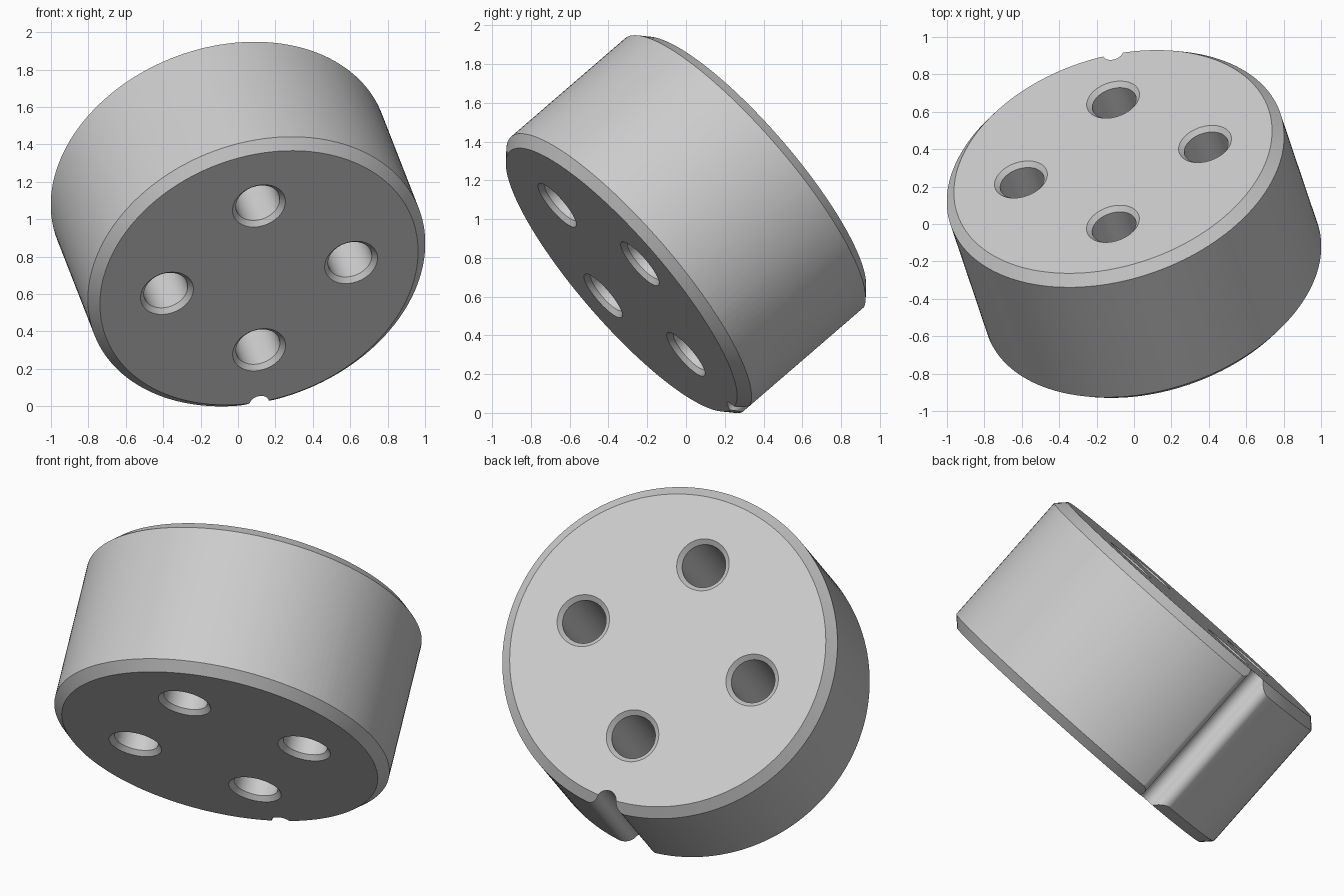
import bpy, bmesh, math
from mathutils import Matrix, Vector

if "Cube" in bpy.data.objects:
    bpy.data.objects.remove(bpy.data.objects["Cube"], do_unlink=True)

RADIUS, HALF, CHAMFER = 0.931, 0.454, 0.053
HOLE_R, HOLE_CHAMFER, HOLE_RING = 0.121, 0.025, 0.508
GROOVE_R, FILLET_R, GROOVE_D = 0.055, 0.055, 0.89

grey = bpy.data.materials.new("light_grey")
grey.use_nodes = True
colour = (0.6, 0.6, 0.6, 1)
grey.diffuse_color = colour
grey.node_tree.nodes["Principled BSDF"].inputs["Base Color"].default_value = colour


def make_object(name, bm):
    bmesh.ops.recalc_face_normals(bm, faces=bm.faces)
    mesh = bpy.data.meshes.new(name)
    bm.to_mesh(mesh)
    bm.free()
    mesh.materials.append(grey)
    ob = bpy.data.objects.new(name, mesh)
    bpy.context.collection.objects.link(ob)
    return ob


def lathe(bm, profile, cx=0, cy=0, n=64):
    """Closed solid turned about a vertical axis through (cx, cy)."""
    rings = []
    for r, z in profile:
        rings.append([bm.verts.new((cx + r * math.cos(2 * math.pi * i / n),
                                    cy + r * math.sin(2 * math.pi * i / n), z))
                      for i in range(n)])
    for a, b in zip(rings, rings[1:]):
        for i in range(n):
            j = (i + 1) % n
            bm.faces.new((a[i], a[j], b[j], b[i]))
    bm.faces.new(rings[0][::-1])
    bm.faces.new(rings[-1])


def arc(centre, r, start, end, n):
    return [centre + r * Vector((math.cos(t), math.sin(t)))
            for t in (start + (end - start) * i / n for i in range(n + 1))]


def boolean(target, cutter, operation):
    mod = target.modifiers.new(cutter.name, 'BOOLEAN')
    mod.operation, mod.object, mod.solver = operation, cutter, 'EXACT'
    bpy.context.view_layer.objects.active = target
    bpy.ops.object.modifier_apply(modifier=mod.name)
    bpy.data.objects.remove(cutter, do_unlink=True)


# Half outline: groove arc, rounded lip, then the big rim
reach, gap = RADIUS - FILLET_R, GROOVE_R + FILLET_R
phi = math.acos((reach**2 + GROOVE_D**2 - gap**2) / (2 * reach * GROOVE_D))
groove = Vector((0, -GROOVE_D))
lip = Vector((reach * math.sin(phi), -reach * math.cos(phi)))
to_lip = math.atan2(lip.y - groove.y, lip.x)
half = arc(groove, GROOVE_R, math.pi / 2, to_lip, 10)
half += arc(lip, FILLET_R, to_lip + math.pi, 1.5 * math.pi + phi, 12)[1:]
half += arc(Vector((0, 0)), RADIUS, phi - math.pi / 2, math.pi / 2, 72)[1:]
outline = half + [Vector((-p.x, p.y)) for p in half[-2:0:-1]]

# Puck body: extruded outline
bm = bmesh.new()
base = bm.faces.new([bm.verts.new((p.x, p.y, -0.6)) for p in outline])
top = bmesh.ops.extrude_face_region(bm, geom=[base])["geom"]
bmesh.ops.translate(bm, vec=(0, 0, 1.2),
                    verts=[g for g in top if isinstance(g, bmesh.types.BMVert)])
body = make_object("puck_body", bm)

# Chamfered end faces
bm = bmesh.new()
inner, extra = RADIUS - CHAMFER, 0.2
lathe(bm, [(inner, -HALF), (inner + extra, extra - HALF),
           (inner + extra, HALF - extra), (inner, HALF)], n=144)
boolean(body, make_object("chamfer_envelope", bm), 'INTERSECT')

# Four countersunk through holes
bm = bmesh.new()
out = 0.05
wide = HOLE_R + HOLE_CHAMFER + out
for x, y in ((1, 0), (0, 1), (-1, 0), (0, -1)):
    lathe(bm, [(wide, -HALF - out), (HOLE_R, HOLE_CHAMFER - HALF),
               (HOLE_R, HALF - HOLE_CHAMFER), (wide, HALF + out)],
          x * HOLE_RING, y * HOLE_RING)
boolean(body, make_object("hole_cutter", bm), 'DIFFERENCE')

# Tilt the puck and smooth its curved walls
axis = Vector((-0.2475, 0.7335, 0.633)).normalized()
up = Vector((0, -0.656, 0.755))
up = (up - axis * up.dot(axis)).normalized()
side = up.cross(axis)
turn = Matrix((side, up, axis)).transposed().to_4x4()
body.data.transform(Matrix.Translation((0, 0, 0.974)) @ turn)
bpy.ops.object.select_all(action='DESELECT')
body.select_set(True)
bpy.context.view_layer.objects.active = body
bpy.ops.object.shade_smooth_by_angle(angle=math.radians(30))
